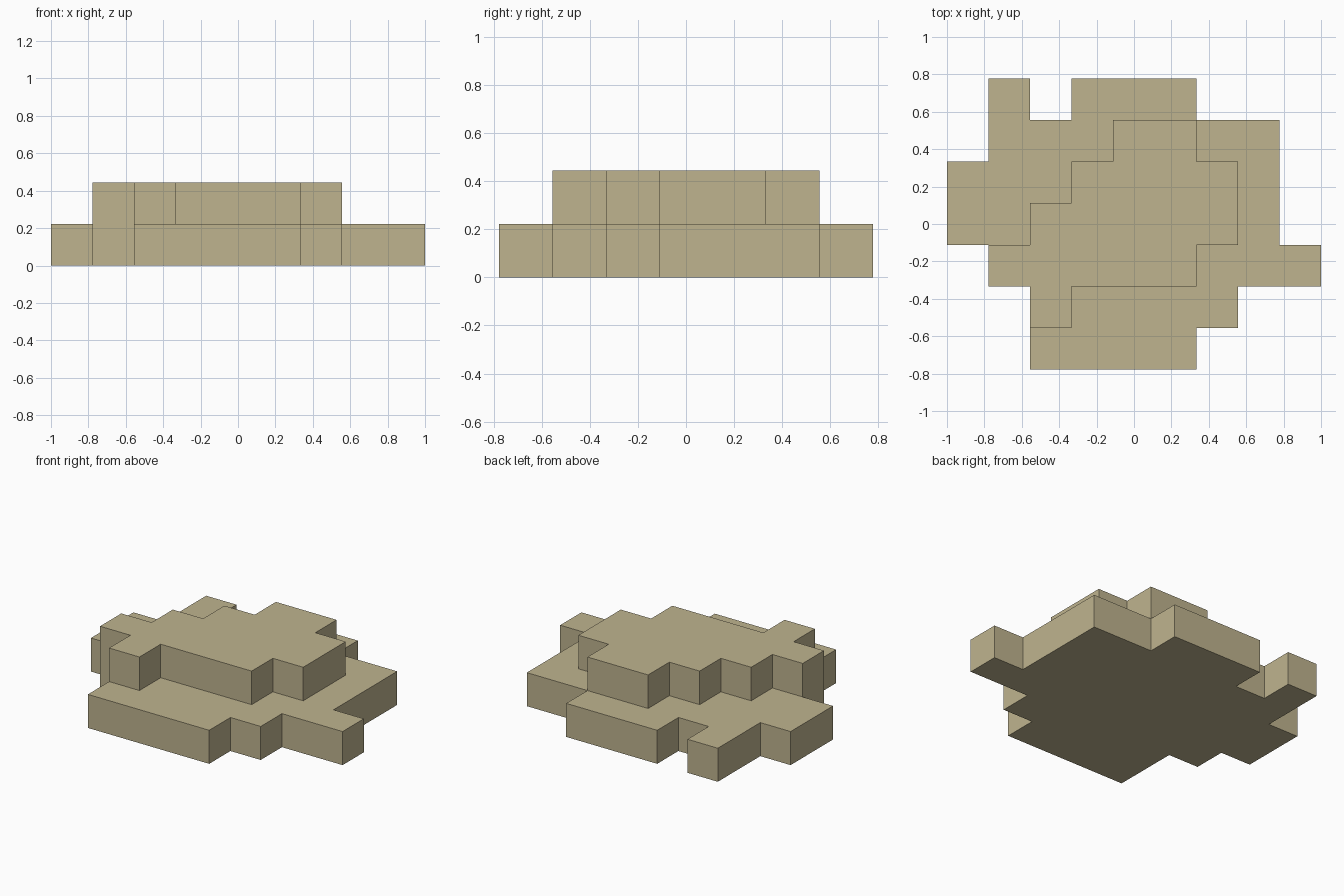
import bpy
import bmesh
from mathutils import Vector

if "Cube" in bpy.data.objects:
    bpy.data.objects.remove(bpy.data.objects["Cube"], do_unlink=True)

# Plan of the stepped slab, back row first: number of layers in each cell
PLAN = [
    "010111000",
    "011122110",
    "111222210",
    "112222210",
    "022222111",
    "002111100",
    "001111000",
]
ROWS, COLS = len(PLAN), len(PLAN[0])
CELL = 2 / COLS

# Sandy stone colour
stone = bpy.data.materials.new("sand_stone")
stone.use_nodes = True
colour = (0.52, 0.456, 0.275, 1)
stone.diffuse_color = colour
stone.node_tree.nodes["Principled BSDF"].inputs["Base Color"].default_value = colour

filled = {(col, ROWS - 1 - row, layer)
          for row, line in enumerate(PLAN)
          for col, height in enumerate(line)
          for layer in range(int(height))}


def add_side(bm, cell, axis, sign):
    """Add one outward-facing square on a side of a grid cell."""
    normal, u = Vector(), Vector()
    normal[axis] = sign / 2
    u[(axis + 1) % 3] = 0.5
    v = normal.cross(u) * 2
    middle = Vector(cell) + Vector((0.5 - COLS / 2, 0.5 - ROWS / 2, 0.5))
    corners = (-u - v, u - v, u + v, v - u)
    bm.faces.new([bm.verts.new((middle + normal + c) * CELL) for c in corners])


# Exposed sides only, merged into one clean solid
bm = bmesh.new()
for cell in sorted(filled):
    for axis in range(3):
        for sign in (-1, 1):
            neighbour = list(cell)
            neighbour[axis] += sign
            if tuple(neighbour) not in filled:
                add_side(bm, cell, axis, sign)
bmesh.ops.remove_doubles(bm, verts=bm.verts, dist=CELL / 100)
bmesh.ops.dissolve_limit(bm, angle_limit=0.01, verts=bm.verts, edges=bm.edges)

mesh = bpy.data.meshes.new("stepped_rock")
bm.to_mesh(mesh)
bm.free()
mesh.materials.append(stone)
rock = bpy.data.objects.new("stepped_rock", mesh)
bpy.context.collection.objects.link(rock)
